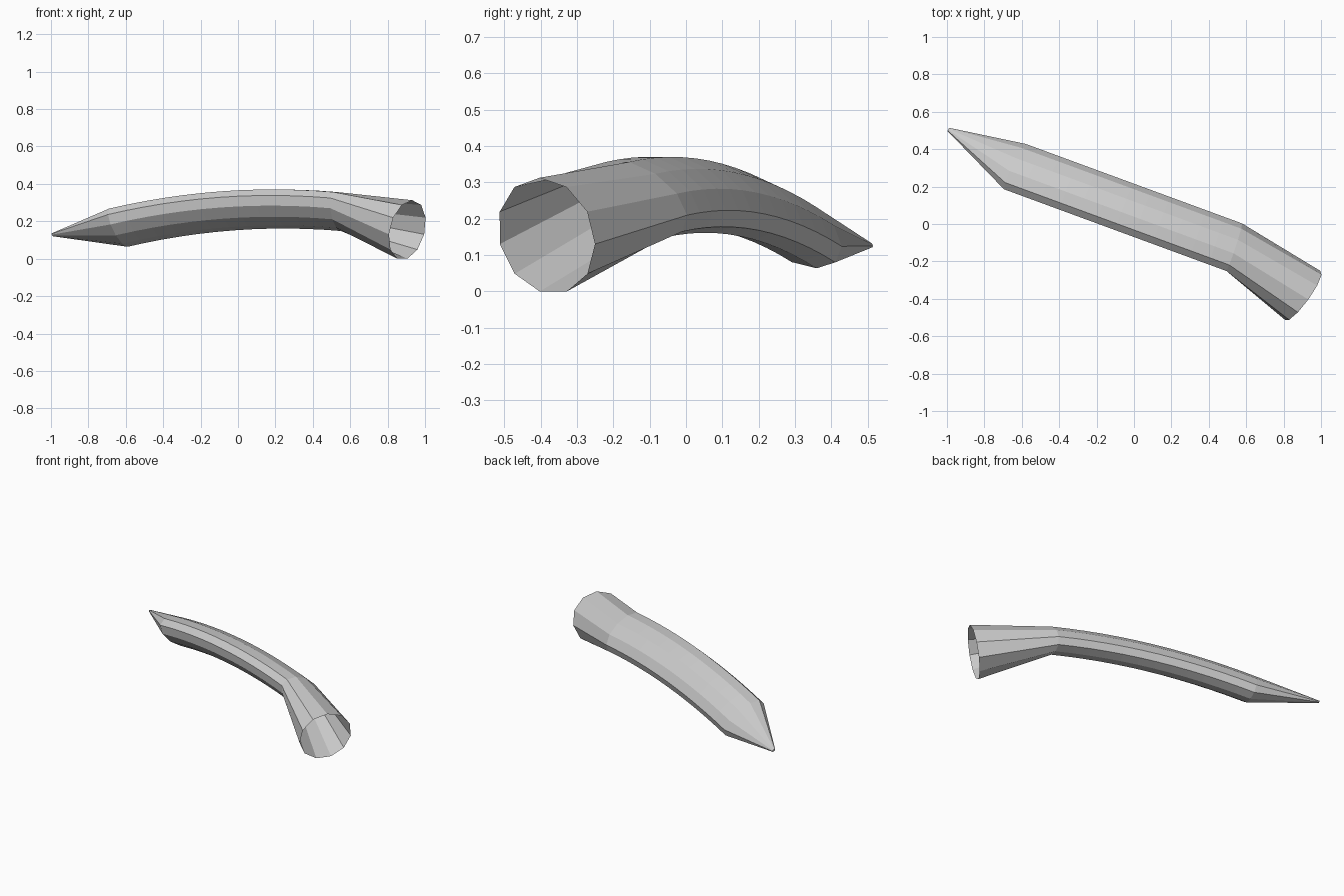
import bpy, bmesh, math
from mathutils import Vector

if "Cube" in bpy.data.objects:
    bpy.data.objects.remove(bpy.data.objects["Cube"])

SIDES = 11
STEPS = 12


def ring(bm, center, direction, long_r, short_r, roll=math.radians(-32)):
    """Squashed polygon ring, facing along direction, long axis rolled sideways."""
    p = Vector(direction).normalized()
    h = Vector((-p.y, p.x, 0)).normalized()
    u = p.cross(h)
    c, s = math.cos(roll), math.sin(roll)
    verts = []
    for i in range(SIDES):
        t = -math.pi / 2 + (i + 0.5) * 2 * math.pi / SIDES
        a = long_r * math.cos(t - roll)
        b = short_r * math.sin(t - roll)
        verts.append(bm.verts.new(Vector(center) + h * (a * c - b * s) + u * (a * s + b * c)))
    return verts


bm = bmesh.new()

# Pointed tip
rings = [ring(bm, (-0.992, 0.505, 0.128), (0.937, -0.35, 0.2), 0.011, 0.007)]

# Arched body with an oval section
x0, x1 = -0.635, 0.535
for i in range(STEPS + 1):
    f = i / STEPS
    x = x0 + (x1 - x0) * f
    y = 0.305 - 0.43 * f
    z = 0.268 - 0.137 * (x - 0.22) ** 2
    slope = -0.274 * (x - 0.22)
    rings.append(ring(bm, (x, y, z), (1, -0.3675, slope), 0.151, 0.083))

# Flared round open mouth
rings.append(ring(bm, (0.905, -0.384, 0.153), (0.795, -0.573, -0.206), 0.163, 0.163))

# Skin between rings, closed only at the tip
for r, q in zip(rings, rings[1:]):
    for i in range(SIDES):
        j = (i + 1) % SIDES
        bm.faces.new((r[i], r[j], q[j], q[i]))
bm.faces.new(rings[0][::-1])

bmesh.ops.recalc_face_normals(bm, faces=bm.faces)
mesh = bpy.data.meshes.new("curved_horn")
bm.to_mesh(mesh)
bm.free()
bpy.context.collection.objects.link(bpy.data.objects.new("curved_horn", mesh))
